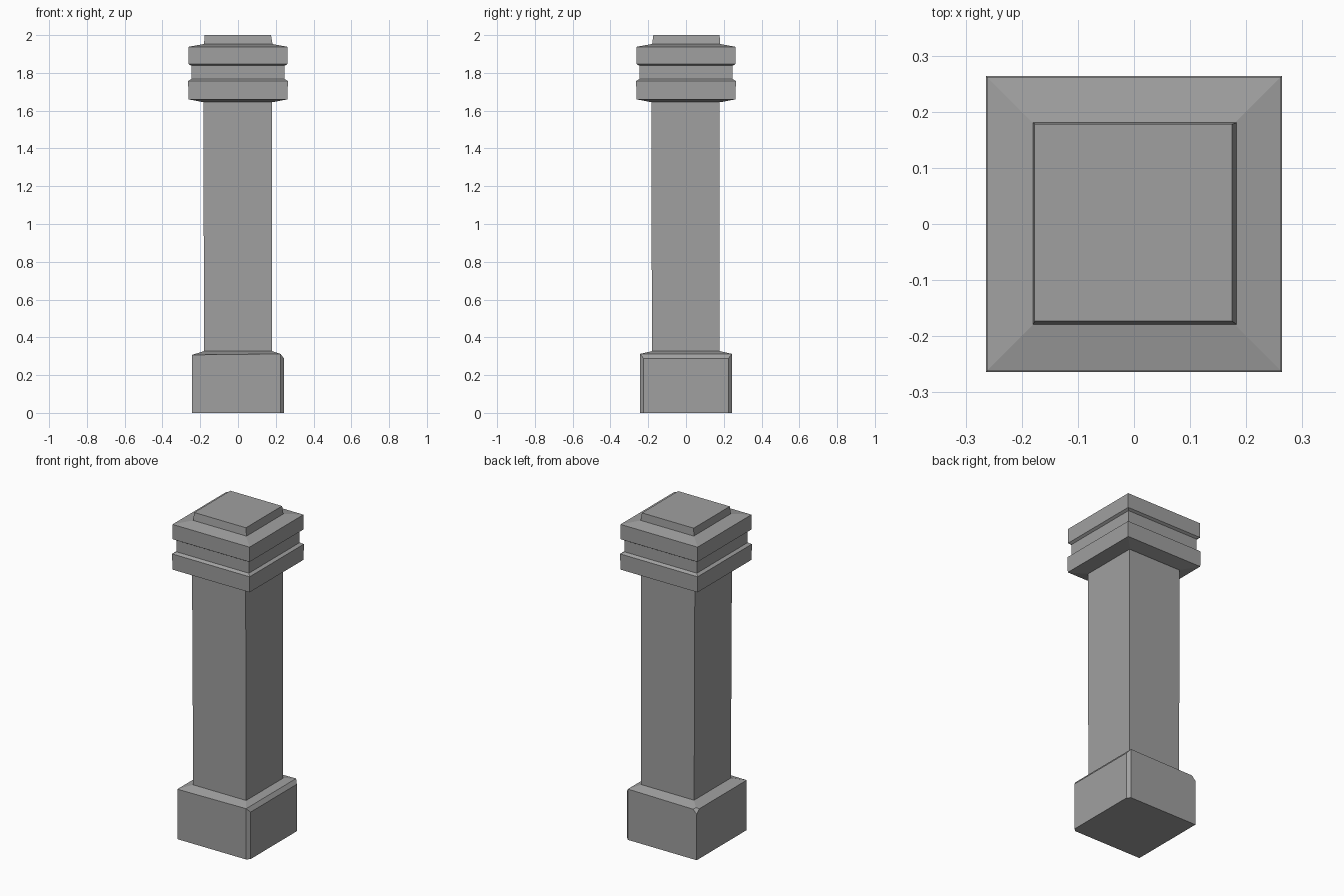
import bpy, bmesh

if "Cube" in bpy.data.objects:
    bpy.data.objects.remove(bpy.data.objects["Cube"])

stone = bpy.data.materials.new("grey stone")
stone.diffuse_color = (0.35, 0.35, 0.35, 1)
stone.use_nodes = True
stone.node_tree.nodes["Principled BSDF"].inputs["Base Color"].default_value = stone.diffuse_color


def finish(bm, name):
    bmesh.ops.recalc_face_normals(bm, faces=bm.faces)
    me = bpy.data.meshes.new(name)
    bm.to_mesh(me)
    bm.free()
    me.materials.append(stone)
    ob = bpy.data.objects.new(name, me)
    bpy.context.collection.objects.link(ob)
    return ob


def square_loft(rings):
    """Stack of square rings (x0, x1, y0, y1, z) joined into a closed solid."""
    bm = bmesh.new()
    loops = [[bm.verts.new(p) for p in
              ((x0, y0, z), (x1, y0, z), (x1, y1, z), (x0, y1, z))]
             for x0, x1, y0, y1, z in rings]
    for a, b in zip(loops, loops[1:]):
        for i in range(4):
            j = (i + 1) % 4
            bm.faces.new((a[i], a[j], b[j], b[i]))
    bm.faces.new(loops[0][::-1])
    bm.faces.new(loops[-1])
    return bm


def sq(h, z):
    return (-h, h, -h, h, z)


# plinth block with a sloped top, worn along its right-hand edges
bm = square_loft([sq(0.243, 0), sq(0.243, 0.307), sq(0.18, 0.327)])
worn = []
for e in bm.edges:
    a, b = (v.co for v in e.verts)
    upright = abs(a.z - b.z) > 0.2 and a.x > 0.2
    right_rim = min(a.x, b.x) > 0.2 and min(a.z, b.z) > 0.3
    if upright or right_rim:
        worn.append(e)
bmesh.ops.bevel(bm, geom=worn, offset=0.018, segments=1, affect='EDGES')
# chip on the back left corner
chip = (-0.243, 0.243, 0.307)
corner = [v for v in bm.verts if (v.co - type(v.co)(chip)).length < 0.005]
bmesh.ops.bevel(bm, geom=corner, offset=0.025, segments=1, affect='VERTICES')
finish(bm, "plinth")

# shaft, widening very slightly to the left at the top
finish(square_loft([(-0.179, 0.181, -0.18, 0.177, 0.31),
                    (-0.184, 0.181, -0.184, 0.177, 1.66)]), "shaft")

# capital: two bands around a recessed neck, sloped top and bottom
finish(square_loft([sq(0.183, 1.645), sq(0.262, 1.66), sq(0.264, 1.757),
                    sq(0.247, 1.768), sq(0.247, 1.838), sq(0.262, 1.847),
                    sq(0.262, 1.938), sq(0.18, 1.953)]), "capital")

# top block
finish(square_loft([(-0.18, 0.184, -0.18, 0.181, 1.945),
                    (-0.177, 0.175, -0.173, 0.178, 2.0)]), "top_block")
